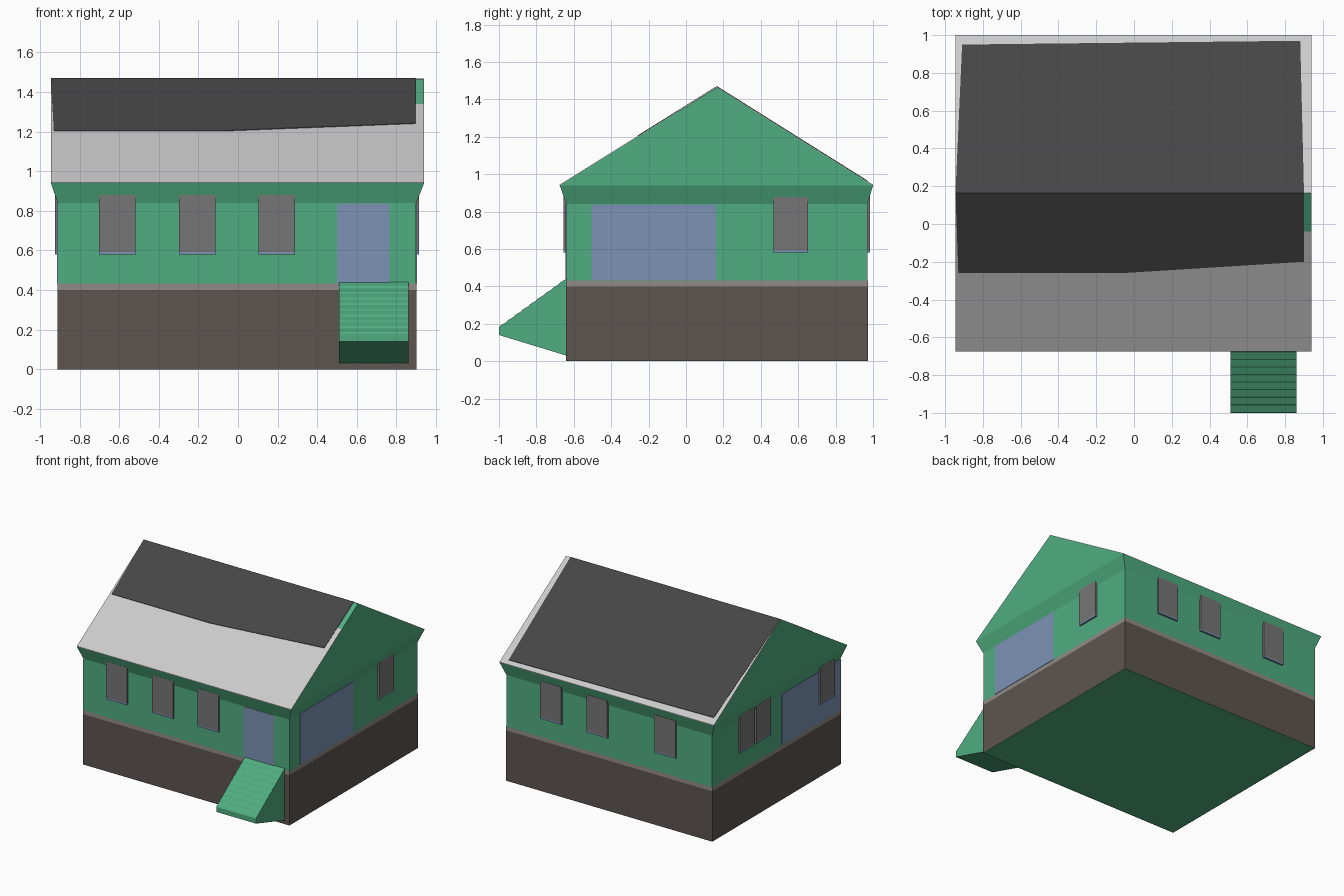
import bpy
from mathutils import Vector

if "Cube" in bpy.data.objects:
    bpy.data.objects.remove(bpy.data.objects["Cube"])

X0, X1, Y0, Y1 = -0.91, 0.90, -0.64, 0.97      # wall faces
EX0, EX1, EY0, EY1 = -0.945, 0.94, -0.675, 1.0  # eaves
EAVE, RIDGE, RY = 0.94, 1.464, 0.165


def material(name, r, g, b):
    m = bpy.data.materials.new(name)
    m.diffuse_color = (r, g, b, 1)
    m.use_nodes = True
    m.node_tree.nodes["Principled BSDF"].inputs["Base Color"].default_value = m.diffuse_color
    return m


GREEN = material("green_paint", 0.08, 0.42, 0.22)
BROWN = material("foundation_brown", 0.11, 0.09, 0.08)
DARK = material("dark_roofing", 0.06, 0.06, 0.06)
BLUE = material("blue_glass", 0.20, 0.29, 0.46)
PALE = material("pale_roofing", 0.55, 0.55, 0.55)
SHADE = material("window_grey", 0.18, 0.18, 0.18)
TRIM = material("trim_grey", 0.28, 0.26, 0.25)


def mesh(name, verts, faces, mat):
    me = bpy.data.meshes.new(name)
    me.from_pydata([tuple(v) for v in verts], [], faces)
    me.materials.append(mat)
    ob = bpy.data.objects.new(name, me)
    bpy.context.collection.objects.link(ob)
    return ob


def slab(name, pts, offset, mat):
    """Closed prism; pts run anticlockwise seen from the offset side."""
    n = len(pts)
    off = Vector(offset)
    verts = [Vector(p) for p in pts] + [Vector(p) + off for p in pts]
    faces = [list(range(n))[::-1], list(range(n, 2 * n))]
    faces += [[i, (i + 1) % n, n + (i + 1) % n, n + i] for i in range(n)]
    return mesh(name, verts, faces, mat)


def ring(x0, x1, y0, y1, z):
    return [(x0, y0, z), (x1, y0, z), (x1, y1, z), (x0, y1, z)]


def band(name, z0, z1, grow, mat):
    """Open strip around the four walls."""
    r = (X0 - grow, X1 + grow, Y0 - grow, Y1 + grow)
    mesh(name, ring(*r, z0) + ring(*r, z1),
         [[i, (i + 1) % 4, 4 + (i + 1) % 4, 4 + i] for i in range(4)], mat)


def on_wall(side, u, z, d=0.0):
    return {"front": (u, Y0 - d, z), "back": (u, Y1 + d, z),
            "left": (X0 - d, u, z), "right": (X1 + d, u, z)}[side]


def wall_panel(name, side, a, b, z0, z1, depth, mat):
    if side in ("back", "left"):
        a, b = b, a
    pts = [on_wall(side, u, z) for u, z in ((a, z0), (b, z0), (b, z1), (a, z1))]
    off = Vector(on_wall(side, 0, 0, depth)) - Vector(on_wall(side, 0, 0))
    return slab(name, pts, off, mat)


# house body: straight walls, flared eaves, gable
V = (ring(X0, X1, Y0, Y1, 0) + ring(X0, X1, Y0, Y1, 0.84)
     + ring(EX0, EX1, EY0, EY1, EAVE) + [(EX0, RY, RIDGE), (EX1, RY, RIDGE)])
F = [[3, 2, 1, 0]]
for k in (0, 4):
    F += [[k + i, k + (i + 1) % 4, k + 4 + (i + 1) % 4, k + 4 + i] for i in range(4)]
F += [[8, 9, 13, 12], [10, 11, 12, 13], [9, 10, 13], [11, 8, 12]]
mesh("house_body", V, F, GREEN)

# foundation cladding and trim line
band("foundation", 0.0, 0.40, 0.002, BROWN)
band("foundation_trim", 0.40, 0.432, 0.002, TRIM)


# roof coverings
def roof(name, xy, lift, mat):
    pts = []
    for x, y in xy:
        e = EY0 if y < RY else EY1
        pts.append((x, y, EAVE + (RIDGE - EAVE) * (y - e) / (RY - e)))
    slab(name, pts, (0, 0, lift), mat)


roof("roof_front", [(EX0, EY0), (EX1, EY0), (EX1, -0.04), (0.90, -0.04),
                    (0.90, RY), (EX0, RY)], 0.004, PALE)
roof("roof_back", [(EX0, RY), (EX1, RY), (EX1, EY1), (EX0, EY1)], 0.004, PALE)
roof("shingles_front", [(-0.93, -0.26), (-0.06, -0.26), (0.90, -0.20),
                        (0.90, RY), (EX0, RY)], 0.007, DARK)
roof("shingles_back", [(EX0, RY), (0.90, RY), (0.88, 0.97), (-0.91, 0.95)], 0.007, DARK)

# windows with a thin blue sill
WINDOWS = {"front": [-0.61, -0.205, 0.195], "back": [0.50, 0.095, -0.505],
           "right": [0.56], "left": [0.55, 0.345, -0.46]}
for side, centres in WINDOWS.items():
    for i, c in enumerate(centres):
        wall_panel(f"window_{side}_{i + 1}", side, c - 0.092, c + 0.092,
                   0.592, 0.88, 0.015, SHADE)
        wall_panel(f"window_sill_{side}_{i + 1}", side, c - 0.092, c + 0.092,
                   0.58, 0.592, 0.015, BLUE)

# large glass panes
for side, a, b in (("front", 0.50, 0.765), ("right", -0.505, 0.16), ("left", -0.64, 0.10)):
    wall_panel(f"glass_{side}", side, a, b, 0.434, 0.838, 0.003, BLUE)

# entrance stairs with shallow treads
N = 9
prof = [(Y0, 0.03), (Y0, 0.44)]
for i in range(N):
    y, z = Y0 - 0.36 * (i + 1) / N, 0.44 - 0.26 * (i + 1) / N
    prof += [(y + 0.006, z + 0.009), (y, z)]
prof.append((-1.0, 0.14))
slab("entrance_stairs", [(0.51, y, z) for y, z in prof], (0.35, 0, 0), GREEN)
